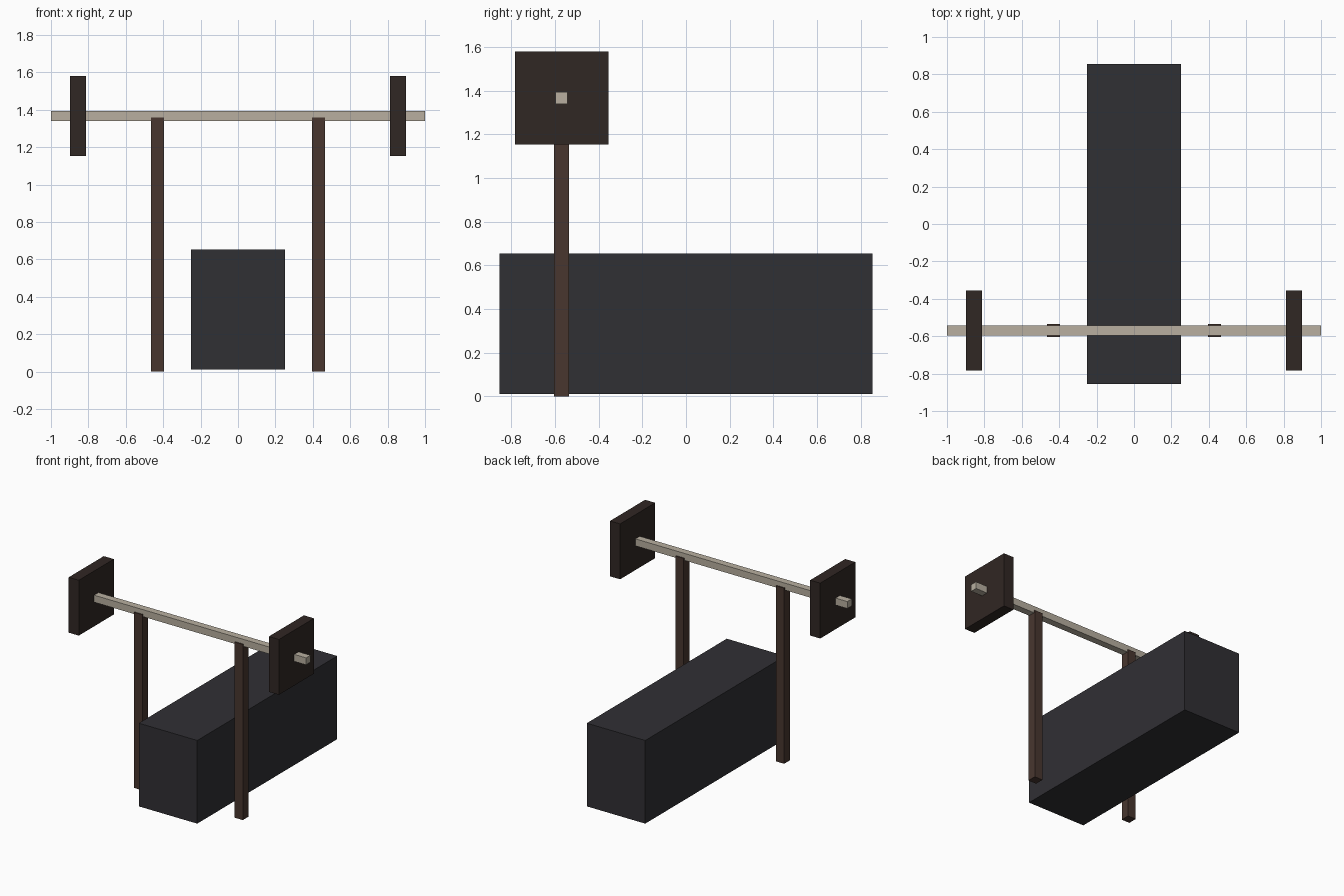
import bpy, bmesh
from mathutils import Vector

if "Cube" in bpy.data.objects:
    bpy.data.objects.remove(bpy.data.objects["Cube"])


def material(name, rgb):
    m = bpy.data.materials.new(name)
    m.diffuse_color = (*rgb, 1)
    m.use_nodes = True
    m.node_tree.nodes["Principled BSDF"].inputs["Base Color"].default_value = m.diffuse_color
    return m


def box(name, centre, size, mat, mirrored=False):
    bm = bmesh.new()
    bmesh.ops.create_cube(bm, size=1)
    bmesh.ops.scale(bm, vec=Vector(size), verts=bm.verts)
    bmesh.ops.translate(bm, vec=Vector(centre), verts=bm.verts)
    mesh = bpy.data.meshes.new(name)
    bm.to_mesh(mesh)
    bm.free()
    mesh.materials.append(mat)
    obj = bpy.data.objects.new(name, mesh)
    bpy.context.collection.objects.link(obj)
    if mirrored:
        obj.modifiers.new("mirror_x", 'MIRROR').use_mirror_merge = False
    return obj


BAR_Y, BAR_Z = -0.57, 1.367

# Solid padded bench
box("bench", (0, 0, 0.332), (0.5, 1.71, 0.643),
    material("charcoal", (0.03, 0.029, 0.034)))

# Pair of rack posts carrying the bar
box("rack_posts", (0.43, BAR_Y, 0.679), (0.07, 0.07, 1.358),
    material("brown", (0.065, 0.037, 0.028)), mirrored=True)

# Square bar across the posts
box("bar", (0, BAR_Y, BAR_Z), (2.0, 0.054, 0.054),
    material("pale_metal", (0.48, 0.43, 0.35)))

# Square weight plates near the bar ends
box("weight_plates", (0.856, BAR_Y, BAR_Z), (0.086, 0.428, 0.428),
    material("dark_brown", (0.03, 0.02, 0.017)), mirrored=True)
